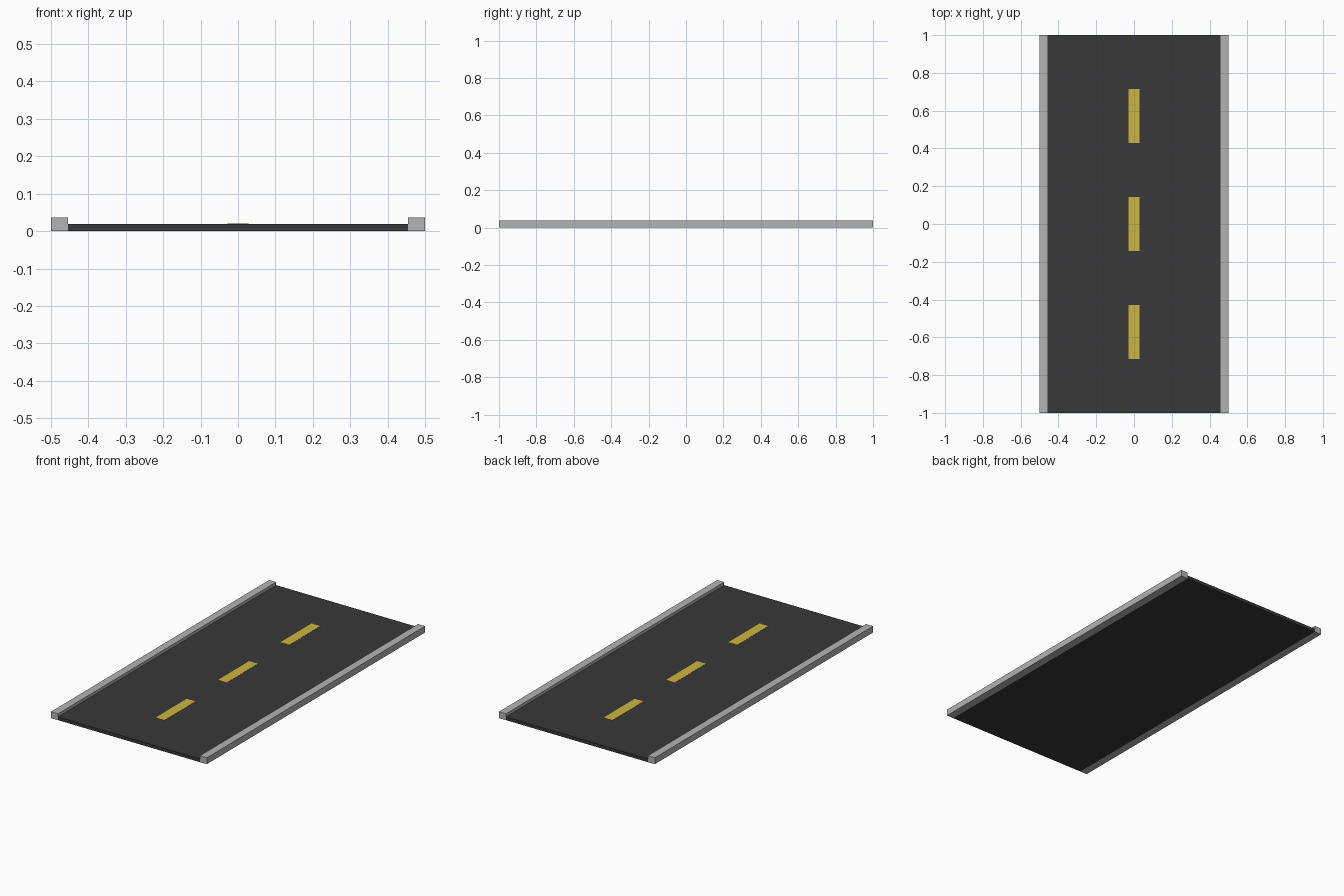
import bpy

if "Cube" in bpy.data.objects:
    bpy.data.objects.remove(bpy.data.objects["Cube"])


def material(name, color):
    mat = bpy.data.materials.new(name)
    mat.diffuse_color = (*color, 1.0)
    mat.use_nodes = True
    mat.node_tree.nodes["Principled BSDF"].inputs["Base Color"].default_value = mat.diffuse_color
    return mat


def box(name, center_xy, size, bottom, mat):
    x, y = center_xy
    bpy.ops.mesh.primitive_cube_add(size=1, location=(x, y, bottom + size[2] / 2))
    obj = bpy.context.object
    obj.name = name
    obj.scale = size
    bpy.ops.object.transform_apply(location=False, rotation=False, scale=True)
    obj.data.materials.append(mat)
    return obj


asphalt = material("asphalt", (0.04, 0.04, 0.04))
concrete = material("concrete", (0.45, 0.45, 0.45))
paint = material("yellow_paint", (0.6, 0.47, 0.05))

LENGTH, WIDTH = 2.0, 1.0
CURB_W, CURB_H = 0.045, 0.037
ROAD_H = 0.019

# Road slab between the curbs
box("road_slab", (0, 0), (WIDTH - 2 * CURB_W, LENGTH, ROAD_H), 0, asphalt)

# Raised curbs along both sides
for name, side in (("left_curb", -1), ("right_curb", 1)):
    box(name, (side * (WIDTH - CURB_W) / 2, 0), (CURB_W, LENGTH, CURB_H), 0, concrete)

# Dashed centre line, a thin layer of paint on the slab
for i in range(3):
    box(f"lane_dash_{i + 1}", (0, (i - 1) * 4 / 7), (0.057, 2 / 7, 0.001), ROAD_H, paint)
